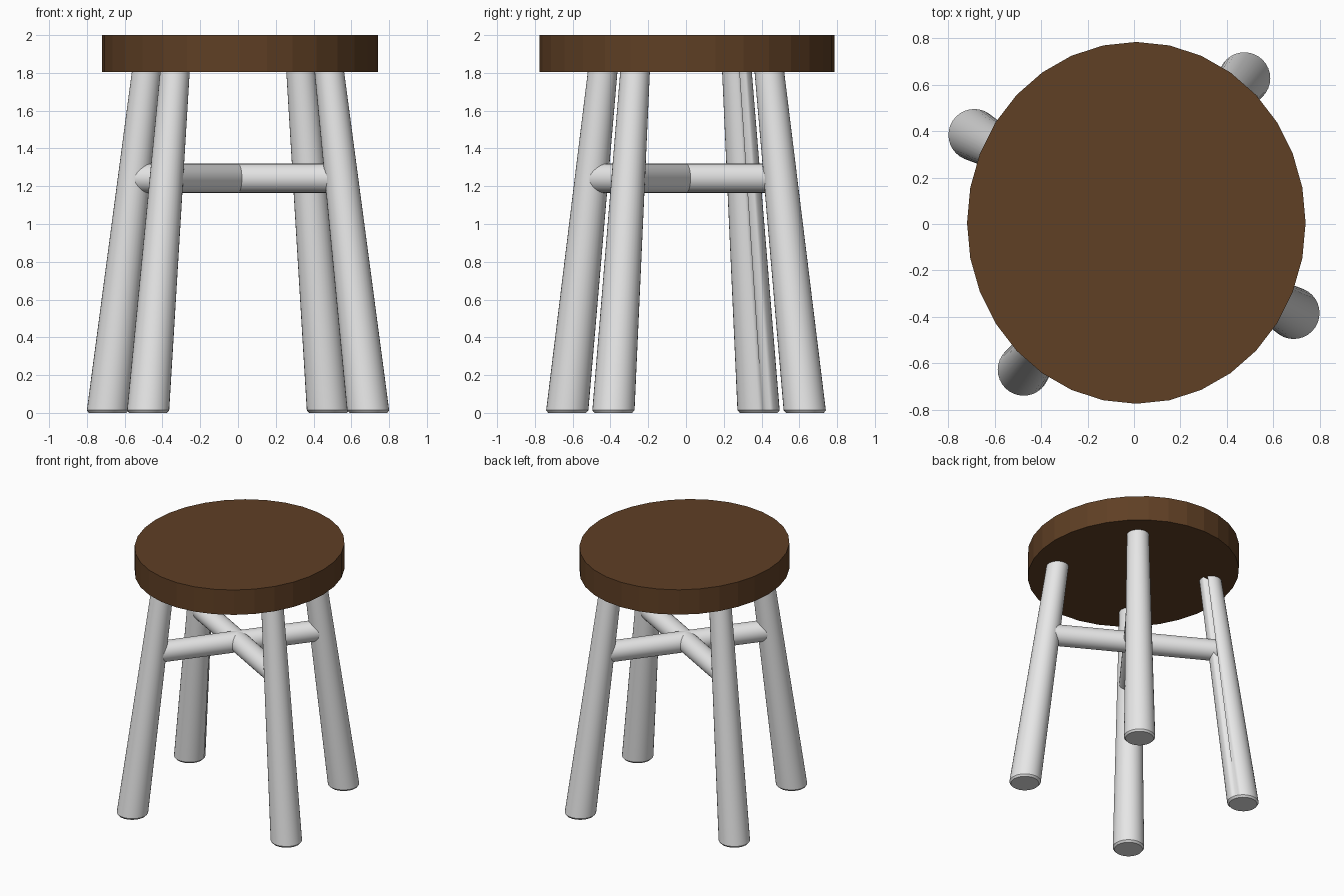
import bpy, bmesh, math
from mathutils import Vector

if "Cube" in bpy.data.objects:
    bpy.data.objects.remove(bpy.data.objects["Cube"])


def material(name, rgb):
    m = bpy.data.materials.new(name)
    m.diffuse_color = (*rgb, 1)
    m.use_nodes = True
    m.node_tree.nodes["Principled BSDF"].inputs["Base Color"].default_value = m.diffuse_color
    return m


BROWN = material("dark brown wood", (0.115, 0.05, 0.018))
GREY = material("light grey", (0.8, 0.8, 0.8))


def loft(name, rings, n, mat, smooth=True):
    """Closed solid through rings of (centre, axis u, axis v)."""
    bm = bmesh.new()
    loops = []
    for c, u, v in rings:
        loops.append([bm.verts.new(Vector(c) + Vector(u) * math.cos(2 * math.pi * i / n)
                                   + Vector(v) * math.sin(2 * math.pi * i / n)) for i in range(n)])
    for a, b in zip(loops, loops[1:]):
        for i in range(n):
            j = (i + 1) % n
            bm.faces.new((a[i], a[j], b[j], b[i]))
    bm.faces.new(loops[0][::-1])
    bm.faces.new(loops[-1])
    bmesh.ops.recalc_face_normals(bm, faces=bm.faces)
    me = bpy.data.meshes.new(name)
    bm.to_mesh(me)
    bm.free()
    me.materials.append(mat)
    ob = bpy.data.objects.new(name, me)
    bpy.context.collection.objects.link(ob)
    if smooth:
        bpy.ops.object.select_all(action='DESELECT')
        ob.select_set(True)
        bpy.context.view_layer.objects.active = ob
        bpy.ops.object.shade_smooth_by_angle(angle=math.radians(30))
    return ob


# Oval seat
loft("seat", [((0.01, 0.005, z), (0.73, 0, 0), (0, 0.78, 0)) for z in (1.805, 2.0)],
     32, BROWN, smooth=False)

# Splayed, tapered legs with a small chamfer at the foot
TOP, TAPER = 1.81, 0.70
feet = {"front_left_leg": (-0.477, -0.63), "front_right_leg": (0.69, -0.385),
        "back_right_leg": (0.477, 0.63), "back_left_leg": (-0.69, 0.385)}


def scale_at(z):
    return 1 - (1 - TAPER) * z / TOP


legs = {}
for name, (x, y) in feet.items():
    rings = []
    for z, r in ((0, 0.1), (0.014, 0.112), (TOP, 0.112)):
        k = scale_at(z)
        rings.append(((x * k, y * k, z), (r * k, 0, 0), (0, r * k, 0)))
    legs[name] = loft(name, rings, 32, GREY)

# Narrow split down the inner side of the back left leg
split = legs["back_left_leg"].data.vertices[2 * 32 + 2]
split.co.x -= 0.05
split.co.y -= 0.02

# Crossed stretchers, running from leg to leg
Z, R = 1.242, 0.077
for name, foot in (("stretcher_a", "front_right_leg"), ("stretcher_b", "back_right_leg")):
    d = Vector((*feet[foot], 0)) * scale_at(Z)
    side = d.normalized().cross(Vector((0, 0, 1))) * R
    loft(name, [(d * s + Vector((0, 0, Z)), side, (0, 0, R)) for s in (-1, 1)], 32, GREY)
